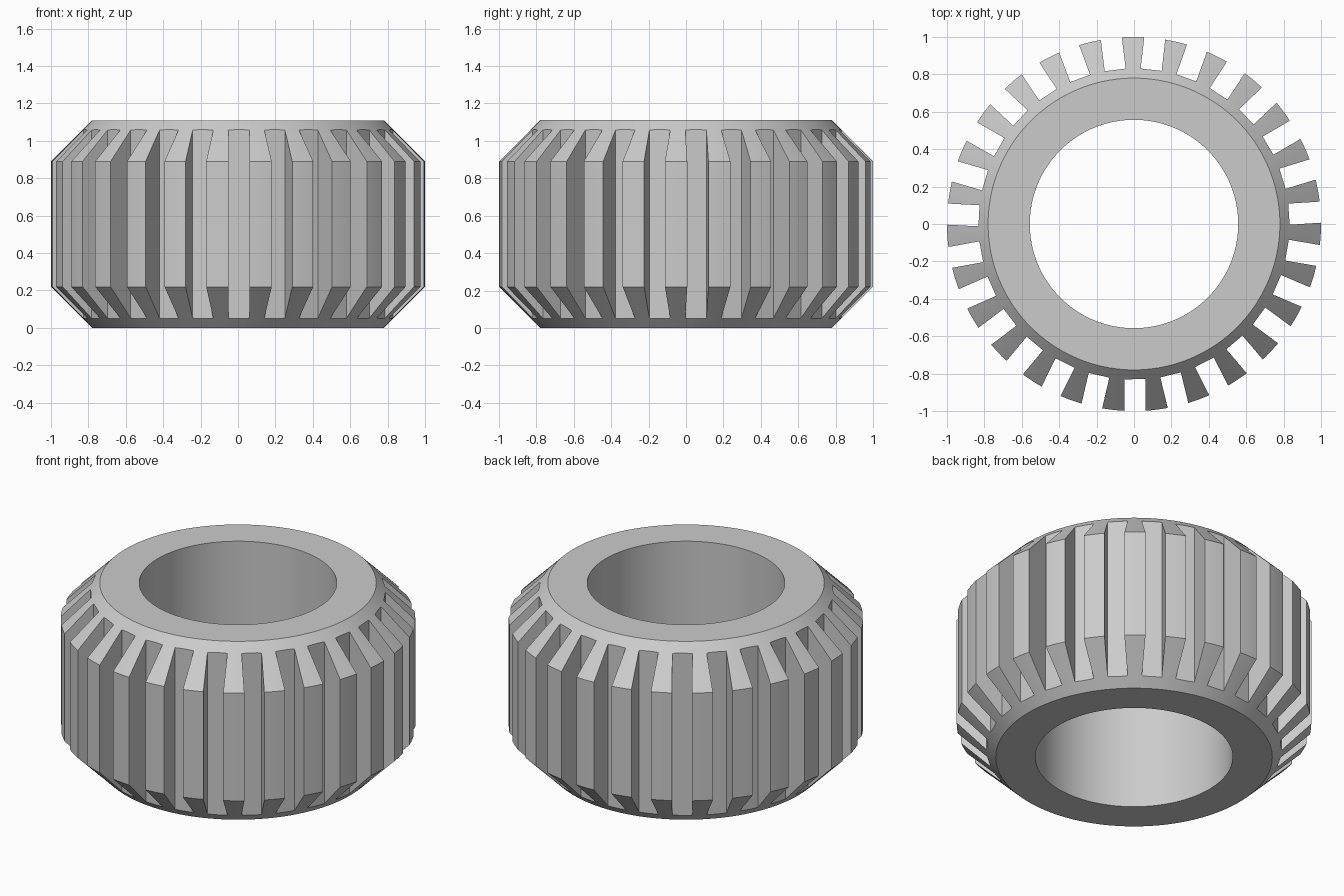
import bpy, bmesh, math
from mathutils import Matrix, Vector

cube = bpy.data.objects.get("Cube")
if cube:
    bpy.data.objects.remove(cube, do_unlink=True)

HEIGHT = 1.11
CHAMFER = 0.22
BORE, OUTER, SLOT_FLOOR = 0.557, 1.0, 0.83
SLOTS, SLOT_WIDTH = 27, 0.113
SEGMENTS = 144
TWIST = math.radians(0.3)


def make_object(name, bm):
    bmesh.ops.recalc_face_normals(bm, faces=bm.faces)
    mesh = bpy.data.meshes.new(name)
    bm.to_mesh(mesh)
    bm.free()
    obj = bpy.data.objects.new(name, mesh)
    bpy.context.collection.objects.link(obj)
    return obj


# Chamfered ring, turned from its cross-section
face_radius = OUTER - CHAMFER
profile = [(BORE, 0), (face_radius, 0), (OUTER, CHAMFER),
           (OUTER, HEIGHT - CHAMFER), (face_radius, HEIGHT), (BORE, HEIGHT)]
bm = bmesh.new()
verts = [bm.verts.new((r, 0, z)) for r, z in profile]
edges = [bm.edges.new((verts[i - 1], v)) for i, v in enumerate(verts)]
bmesh.ops.spin(bm, geom=verts + edges, cent=(0, 0, 0), axis=(0, 0, 1),
               angle=math.tau, steps=SEGMENTS)
bmesh.ops.remove_doubles(bm, verts=bm.verts, dist=0.0005)
ring = make_object("slotted_ring", bm)

# Parallel-sided slots around the rim, the first one facing the front
bm = bmesh.new()
depth = 0.4
for i in range(SLOTS):
    angle = -math.pi / 2 + TWIST + i * math.tau / SLOTS
    place = (Matrix.Rotation(angle, 4, 'Z')
             @ Matrix.Translation((SLOT_FLOOR + depth / 2, 0, HEIGHT / 2))
             @ Matrix.Diagonal(Vector((depth, SLOT_WIDTH, HEIGHT * 1.2, 1))))
    bmesh.ops.create_cube(bm, size=1, matrix=place)
cutter = make_object("slot_cutter", bm)
cutter.hide_render = True

cut = ring.modifiers.new("slots", 'BOOLEAN')
cut.operation = 'DIFFERENCE'
cut.solver = 'EXACT'
cut.object = cutter

bpy.ops.object.select_all(action='DESELECT')
ring.select_set(True)
bpy.context.view_layer.objects.active = ring
bpy.ops.object.modifier_apply(modifier=cut.name)
bpy.data.objects.remove(cutter, do_unlink=True)

# Plain grey finish
grey = bpy.data.materials.new("light_grey")
grey.use_nodes = True
colour = (0.6, 0.6, 0.6, 1)
grey.diffuse_color = colour
grey.node_tree.nodes["Principled BSDF"].inputs["Base Color"].default_value = colour
ring.data.materials.clear()
ring.data.materials.append(grey)

bpy.ops.object.shade_smooth_by_angle(angle=math.radians(25))
